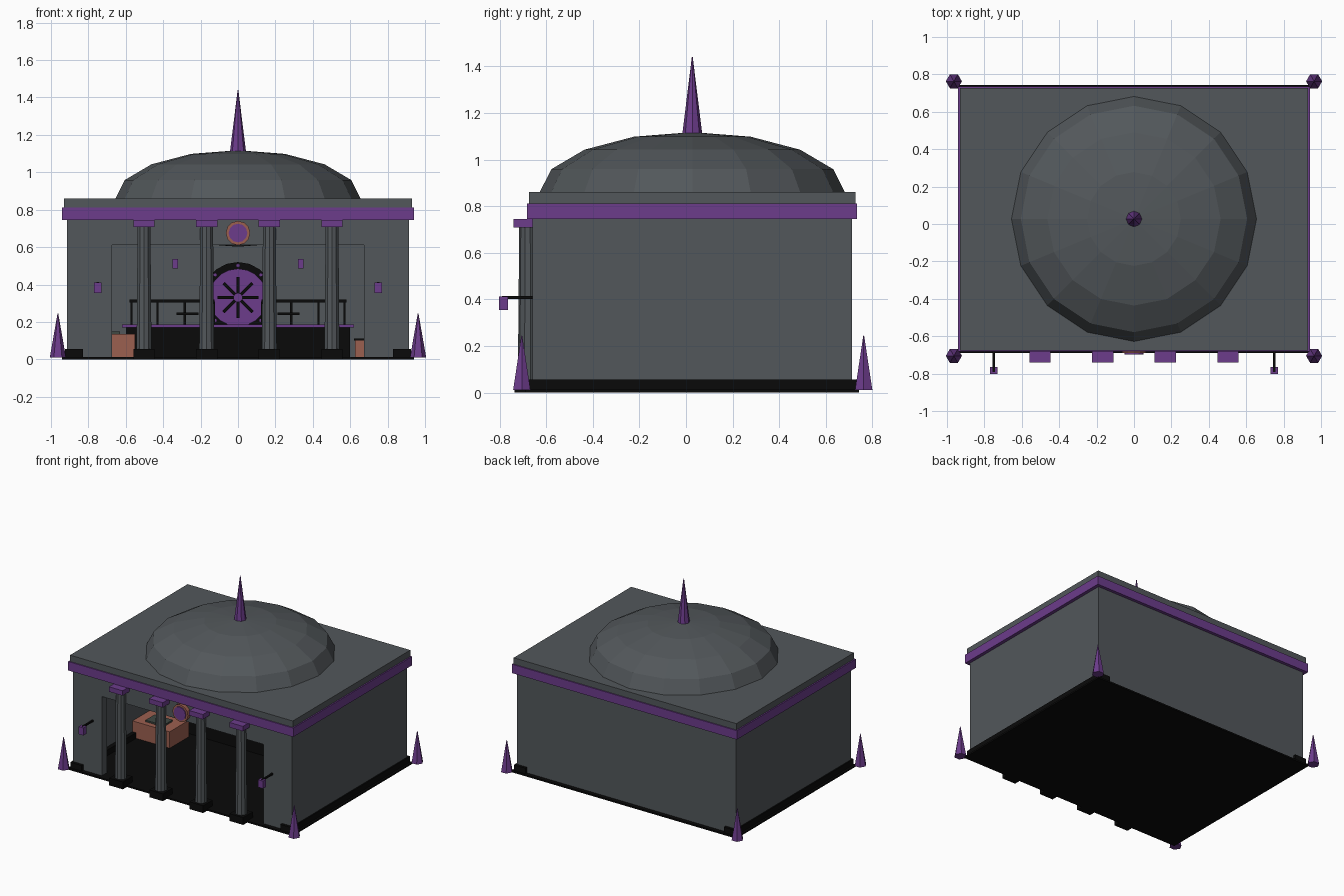
import bpy, bmesh, math
from mathutils import Matrix

if "Cube" in bpy.data.objects:
    bpy.data.objects.remove(bpy.data.objects["Cube"])


def material(name, rgb):
    m = bpy.data.materials.new(name)
    m.diffuse_color = (*rgb, 1)
    m.use_nodes = True
    m.node_tree.nodes["Principled BSDF"].inputs["Base Color"].default_value = m.diffuse_color
    return m


STONE = material("slate grey", (0.085, 0.096, 0.104))
PURPLE = material("purple", (0.15, 0.045, 0.26))
BLACK = material("near black", (0.003, 0.003, 0.003))
BROWN = material("copper brown", (0.33, 0.115, 0.08))
GREEN = material("dull green", (0.05, 0.065, 0.055))
YC = 0.027  # centre of the building in y


def finish(name, bm, mat):
    me = bpy.data.meshes.new(name)
    bm.to_mesh(me)
    bm.free()
    me.materials.append(mat)
    ob = bpy.data.objects.new(name, me)
    bpy.context.collection.objects.link(ob)
    return ob


def box(name, mat, x, y, z):
    """Box from (min, max) pairs."""
    bm = bmesh.new()
    size = [b - a for a, b in (x, y, z)]
    mid = [(a + b) / 2 for a, b in (x, y, z)]
    bmesh.ops.create_cube(bm, size=1, matrix=Matrix.Translation(mid) @ Matrix.Diagonal((*size, 1)))
    return finish(name, bm, mat)


def pair(name, mat, x, y, z):
    """Box and its mirror image across x = 0."""
    box(name + "_right", mat, x, y, z)
    box(name + "_left", mat, (-x[1], -x[0]), y, z)


def cone(name, mat, x, y, z0, z1, r0, r1, sides, turn=0.0):
    bm = bmesh.new()
    bmesh.ops.create_cone(bm, cap_ends=True, segments=sides, radius1=r0, radius2=r1, depth=z1 - z0,
                          matrix=Matrix.Translation((x, y, (z0 + z1) / 2)) @ Matrix.Rotation(turn, 4, 'Z'))
    return finish(name, bm, mat)


def disc(name, mat, x, z, y0, y1, r, sides):
    """Round plate facing the front."""
    bm = bmesh.new()
    bmesh.ops.create_cone(bm, cap_ends=True, segments=sides, radius1=r, radius2=r, depth=y1 - y0,
                          matrix=Matrix.Translation((x, (y0 + y1) / 2, z)) @ Matrix.Rotation(math.pi / 2, 4, 'X'))
    return finish(name, bm, mat)


# floor and side plinths
box("floor", BLACK, (-0.94, 0.94), (-0.69, 0.742), (0, 0.012))
pair("plinth", BLACK, (0.83, 0.925), (-0.68, 0.732), (0, 0.055))

# walls around the hall, open at the front
pair("side_wall", STONE, (0.86, 0.915), (-0.66, 0.712), (0.012, 0.75))
pair("front_wall", STONE, (0.675, 0.915), (-0.66, -0.60), (0.012, 0.75))
box("back_wall", STONE, (-0.915, 0.915), (0.655, 0.712), (0.012, 0.75))
box("lintel", STONE, (-0.675, 0.675), (-0.66, -0.60), (0.61, 0.75))

# cornice, roof and dome
box("cornice_band", PURPLE, (-0.94, 0.94), (-0.683, 0.735), (0.745, 0.812))
box("roof_slab", STONE, (-0.93, 0.93), (-0.675, 0.727), (0.812, 0.86))
bm = bmesh.new()
bmesh.ops.create_uvsphere(bm, u_segments=16, v_segments=8, radius=1,
                          matrix=Matrix.Translation((0, YC, 0.86)) @ Matrix.Diagonal((0.655, 0.655, 0.258, 1)))
finish("dome", bm, STONE)
cone("spire", PURPLE, 0, YC, 1.10, 1.44, 0.044, 0.002, 8)

# corner spikes
for i, (sx, y) in enumerate([(-1, -0.705), (1, -0.705), (-1, 0.763), (1, 0.763)]):
    cone(f"corner_spike_{i}", PURPLE, sx * 0.963, y, 0.01, 0.245, 0.043, 0.002, 6, math.pi / 6)

# colonnade
for i in range(4):
    x = -0.5025 + i * 0.335
    box(f"column_base_{i}", BLACK, (x - 0.057, x + 0.057), (-0.737, -0.623), (0, 0.055))
    cone(f"column_{i}", STONE, x, -0.68, 0.055, 0.71, 0.042, 0.036, 10)
    box(f"column_cap_{i}", PURPLE, (x - 0.057, x + 0.057), (-0.74, -0.62), (0.708, 0.745))

# round emblem over the entrance
disc("emblem_rim", BROWN, 0, 0.675, -0.69, -0.655, 0.065, 12)
disc("emblem_face", PURPLE, 0, 0.675, -0.697, -0.689, 0.05, 12)

# lanterns on the outer front walls
pair("lantern_arm", BLACK, (0.744, 0.756), (-0.79, -0.66), (0.402, 0.414))
pair("lantern", PURPLE, (0.73, 0.77), (-0.802, -0.765), (0.355, 0.412))

# counter with barred screens
box("counter", BLACK, (-0.60, 0.60), (0.24, 0.38), (0.012, 0.17))
box("counter_top", PURPLE, (-0.62, 0.62), (0.22, 0.40), (0.17, 0.186))
for i, x in enumerate((0.13, 0.285, 0.43, 0.57)):
    pair(f"screen_post_{i}", BLACK, (x - 0.006, x + 0.006), (0.304, 0.316), (0.186, 0.31))
pair("screen_rail", BLACK, (0.125, 0.58), (0.302, 0.318), (0.305, 0.32))
pair("screen_ledge", BLACK, (0.21, 0.33), (0.295, 0.325), (0.237, 0.25))

# round strongroom door on the back wall
disc("door_frame", BLACK, 0, 0.33, 0.61, 0.66, 0.19, 20)
disc("door_panel", PURPLE, 0, 0.33, 0.57, 0.62, 0.155, 20)
for i in range(4):
    bm = bmesh.new()
    bmesh.ops.create_cube(bm, size=1, matrix=Matrix.Translation((0, 0.558, 0.33))
                          @ Matrix.Rotation(i * math.pi / 4, 4, 'Y') @ Matrix.Diagonal((0.22, 0.015, 0.016, 1)))
    finish(f"door_spoke_{i}", bm, BLACK)
disc("door_hub", PURPLE, 0, 0.33, 0.535, 0.57, 0.025, 10)
for i in range(8):
    a = i * math.pi / 4
    disc(f"door_bolt_{i}", PURPLE, 0.172 * math.cos(a), 0.33 + 0.172 * math.sin(a), 0.6, 0.62, 0.011, 6)

# wall lamps inside
pair("wall_lamp", PURPLE, (0.32, 0.35), (0.62, 0.656), (0.486, 0.537))

# desk with a ledger, and a crate
box("desk", BROWN, (-0.86, -0.55), (-0.03, 0.2), (0.012, 0.136))
box("ledger", GREEN, (-0.78, -0.63), (0.01, 0.12), (0.136, 0.148))
box("crate", BROWN, (0.625, 0.82), (0.0, 0.18), (0.012, 0.1))
box("crate_lid", BLACK, (0.62, 0.825), (-0.005, 0.185), (0.1, 0.112))
